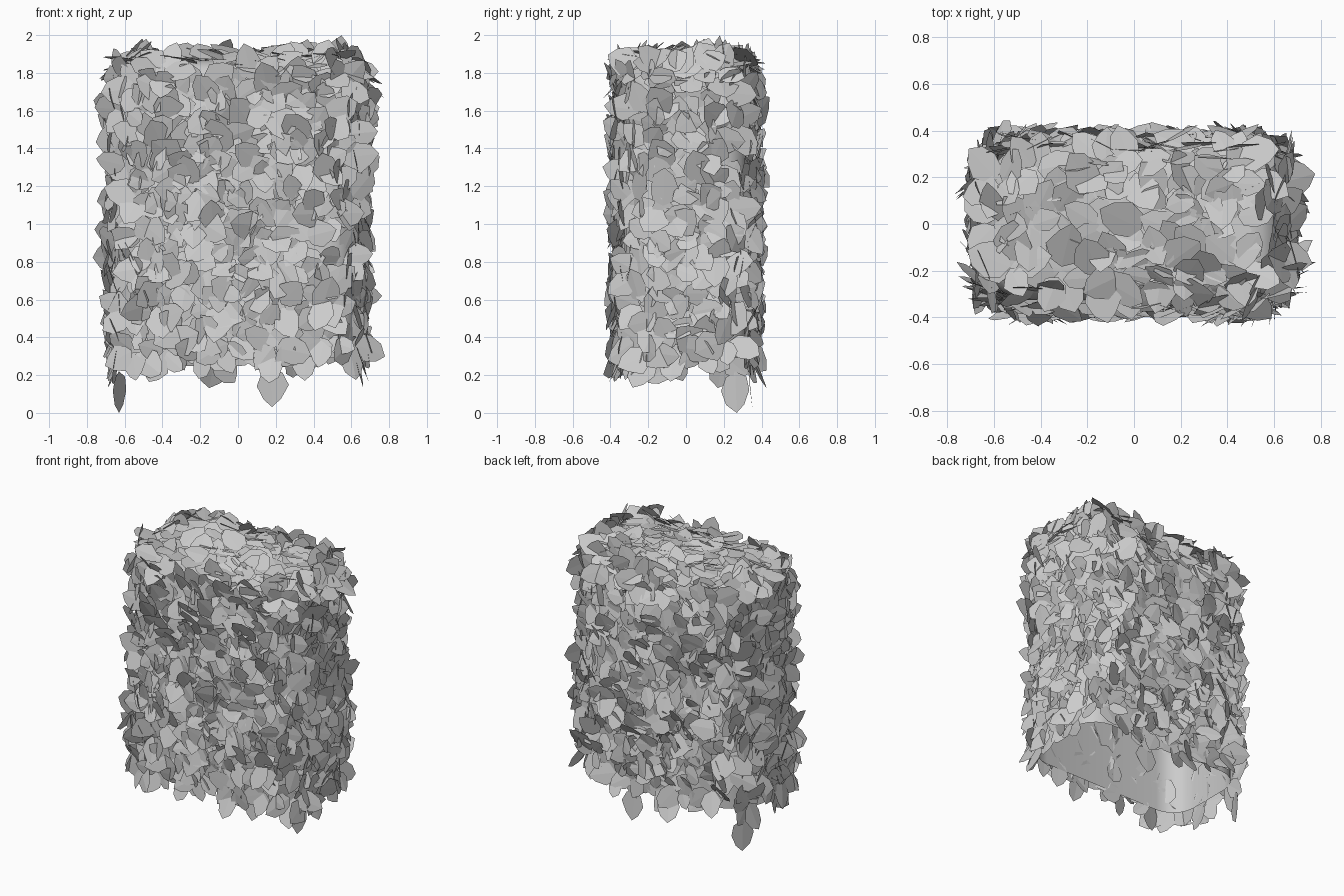
import bpy, bmesh, math, random
from mathutils import Vector

if "Cube" in bpy.data.objects:
    bpy.data.objects.remove(bpy.data.objects["Cube"])

random.seed(11)
HX, HY, Z0, Z1 = 0.63, 0.325, 0.29, 1.865

# Hedge core: rounded shell, open underneath
bm = bmesh.new()
bmesh.ops.create_cube(bm, size=1)
for v in bm.verts:
    v.co = Vector((v.co.x * 2 * HX, v.co.y * 2 * HY, Z0 if v.co.z < 0 else Z1))
upright = [e for e in bm.edges if abs(e.verts[0].co.z - e.verts[1].co.z) > 0.1]
bmesh.ops.bevel(bm, geom=upright, offset=0.17, segments=5, profile=0.5, affect='EDGES')
rim = [e for e in bm.edges if all(v.co.z > Z1 - 0.01 for v in e.verts)]
bmesh.ops.bevel(bm, geom=rim, offset=0.13, segments=4, profile=0.5, affect='EDGES')
bm.normal_update()
bmesh.ops.delete(bm, geom=[f for f in bm.faces if f.normal.z < -0.5], context='FACES')
me = bpy.data.meshes.new("hedge_core")
bm.to_mesh(me)
core = bpy.data.objects.new("hedge_core", me)
bpy.context.collection.objects.link(core)
bpy.context.view_layer.objects.active = core
core.select_set(True)
bpy.ops.object.shade_smooth_by_angle(angle=math.radians(40))

# Area-weighted random points on the shell
bmesh.ops.triangulate(bm, faces=bm.faces[:])
tris = [([v.co.copy() for v in f.verts], f.normal.copy(), f.calc_area()) for f in bm.faces]
bm.free()
weights = [t[2] for t in tris]


def surface_point():
    (a, b, c), n, _ = random.choices(tris, weights)[0]
    r, s = math.sqrt(random.random()), random.random()
    return a * (1 - r) + b * r * (1 - s) + c * r * s, n


# Leaf outline: (half width, distance along the leaf), slightly folded on the midrib
OUTLINE = [(0, 0), (0.26, 0.14), (0.38, 0.46), (0.24, 0.80),
           (0, 1), (-0.24, 0.80), (-0.38, 0.46), (-0.26, 0.14)]
leaves = bmesh.new()


def leaf_points(root, along, normal, size):
    along = along.normalized()
    side = along.cross(normal).normalized()
    up = side.cross(along)
    fold = random.uniform(0, 0.08)
    pts = []
    for w, t in OUTLINE:
        w *= random.uniform(0.85, 1.2)
        pts.append(root + (side * w + along * t - up * abs(w) * fold) * size)
    return pts


def add_leaf(pts):
    vs = [leaves.verts.new(p) for p in pts]
    leaves.faces.new(vs[:5])
    leaves.faces.new(vs[4:] + vs[:1])


def fits(p):
    return abs(p.x) < 0.795 and -0.445 < p.y < 0.455 and 0.12 < p.z < 1.985


# Foliage: evenly spread rosettes of leaves that flare off the surface
centres = []
while len(centres) < 270:
    cands = [surface_point() for _ in range(12)]
    p, n = max(cands, key=lambda c: min(((c[0] - q).length_squared for q in centres), default=1))
    centres.append(p)
    t1 = n.orthogonal().normalized()
    t2 = n.cross(t1)
    start = random.uniform(0, 2 * math.pi)
    for k in range(5):
        for _ in range(6):
            ang = start + k * 2 * math.pi / 5 + random.uniform(-0.4, 0.4)
            flat = t1 * math.cos(ang) + t2 * math.sin(ang)
            tilt = random.uniform(0.05, 0.5) if n.z < 0.9 else random.uniform(0.03, 0.35)
            along = flat + n * tilt
            jitter = Vector([random.gauss(0, 0.18) for _ in range(3)])
            size = random.uniform(0.13, 0.21)
            root = p + flat * random.uniform(-0.01, 0.03) + n * random.uniform(-0.01, 0.025)
            pts = leaf_points(root, along, (n + jitter).normalized(), size)
            if all(fits(q) for q in pts):
                add_leaf(pts)
                break

# Upright leaves around the top rim and two loose leaves below
for x, y, z, h in [(0.53, 0.17, 1.82, 0.18), (0.35, 0.2, 1.80, 0.18), (-0.5, 0.05, 1.84, 0.14)]:
    add_leaf(leaf_points(Vector((x, y, z)), Vector((0.1, 0.05, 1)), Vector((0.4, -0.8, 0.2)), h))
add_leaf(leaf_points(Vector((-0.63, 0.26, 0.22)), Vector((0, 0.04, -1)), Vector((-0.9, 0.43, 0)), 0.22))
add_leaf(leaf_points(Vector((0.17, 0.33, 0.24)), Vector((0.05, 0.1, -1)), Vector((0, 1, 0.1)), 0.21))

me = bpy.data.meshes.new("hedge_leaves")
leaves.to_mesh(me)
leaves.free()
bpy.context.collection.objects.link(bpy.data.objects.new("hedge_leaves", me))
